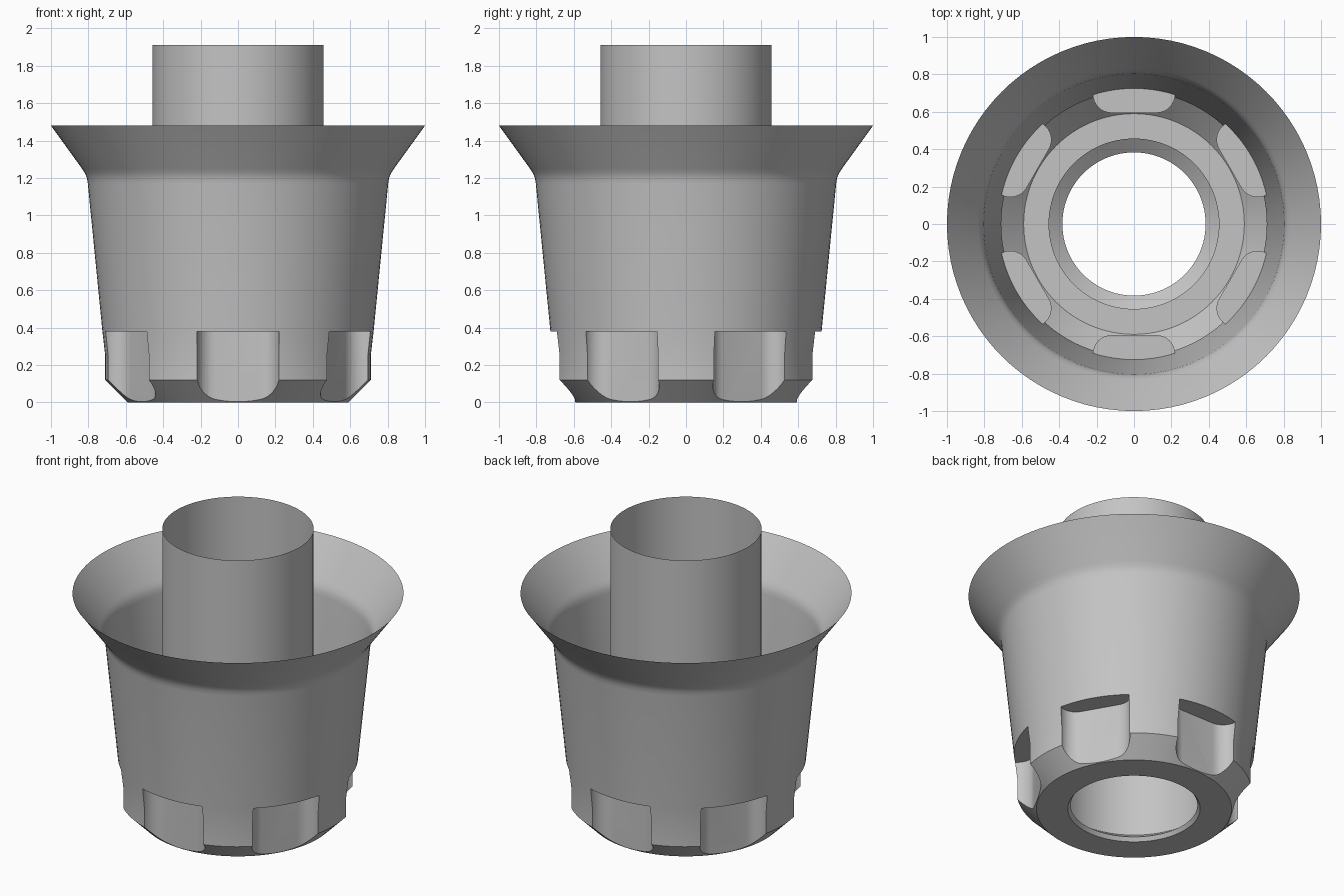
import bpy, bmesh, math

SEGMENTS = 96
POCKETS = 6

cube = bpy.data.objects.get("Cube")
if cube:
    bpy.data.objects.remove(cube, do_unlink=True)

grey = bpy.data.materials.new("plain_grey")
grey.use_nodes = True
GREY = (0.55, 0.55, 0.55, 1)
grey.diffuse_color = GREY
grey.node_tree.nodes["Principled BSDF"].inputs["Base Color"].default_value = GREY


def make_object(name, bm):
    mesh = bpy.data.meshes.new(name)
    bm.to_mesh(mesh)
    bm.free()
    obj = bpy.data.objects.new(name, mesh)
    bpy.context.collection.objects.link(obj)
    return obj


def lathe(name, profile, closed=False):
    """Revolve (radius, z) points around the z axis."""
    bm = bmesh.new()
    rings = []
    for r, z in profile:
        ring = []
        for i in range(SEGMENTS):
            a = 2 * math.pi * i / SEGMENTS
            ring.append(bm.verts.new((r * math.cos(a), r * math.sin(a), z)))
        rings.append(ring)
    pairs = list(zip(rings, rings[1:]))
    if closed:
        pairs.append((rings[-1], rings[0]))
    for low, high in pairs:
        for i in range(SEGMENTS):
            j = (i + 1) % SEGMENTS
            bm.faces.new((low[i], low[j], high[j], high[i]))
    if closed:
        bmesh.ops.recalc_face_normals(bm, faces=bm.faces)
    return make_object(name, bm)


def finish(obj):
    obj.data.materials.clear()
    obj.data.materials.append(grey)
    for face in obj.data.polygons:
        face.material_index = 0
    bpy.ops.object.select_all(action="DESELECT")
    obj.select_set(True)
    bpy.context.view_layer.objects.active = obj
    bpy.ops.object.shade_smooth_by_angle(angle=math.radians(30))


# Cup: floor, chamfer, tapered wall and flared rim, closed for cutting
HOLE, TOP = 0.40, 1.48
cup = lathe("flared_cup", [
    (HOLE, 0), (0.59, 0), (0.71, 0.12), (0.71, 0.25), (0.725, 0.38),
    (0.803, 1.17), (0.808, 1.20), (0.818, 1.225), (0.834, 1.25),
    (1.0, TOP), (HOLE, TOP)], closed=True)

# Pocket cutters: prisms with a flat back and rounded inner corners
HALF, BACK, FILLET = 0.22, 0.594, 0.10
half_outline = [(HALF, 0.9)]
for k in range(9):
    a = k * math.pi / 16
    half_outline.append((HALF - FILLET + FILLET * math.cos(a),
                         BACK + FILLET - FILLET * math.sin(a)))
outline = half_outline + [(-x, y) for x, y in reversed(half_outline)]

bm = bmesh.new()
for n in range(POCKETS):
    turn = 2 * math.pi * n / POCKETS
    c, s = math.cos(turn), math.sin(turn)
    base = bm.faces.new([bm.verts.new((x * c - y * s, x * s + y * c, -0.1))
                         for x, y in outline])
    grown = bmesh.ops.extrude_face_region(bm, geom=[base], use_keep_orig=True)
    for v in grown["geom"]:
        if isinstance(v, bmesh.types.BMVert):
            v.co.z = 0.38
bmesh.ops.recalc_face_normals(bm, faces=bm.faces)
cutter = make_object("pocket_cutter", bm)
cutter.hide_render = True

# Cut the pockets and bake the result
cut = cup.modifiers.new("pockets", "BOOLEAN")
cut.operation = "DIFFERENCE"
cut.solver = "EXACT"
cut.object = cutter
graph = bpy.context.evaluated_depsgraph_get()
carved = bpy.data.meshes.new_from_object(cup.evaluated_get(graph))
cup.modifiers.clear()
cup.data = carved
bpy.data.objects.remove(cutter, do_unlink=True)

# Remove the temporary lid and core so the cup is a thin open shell
bm = bmesh.new()
bm.from_mesh(carved)
temporary = []
for f in bm.faces:
    mid = f.calc_center_median()
    if mid.z > TOP - 0.001 or mid.xy.length < HOLE + 0.002:
        temporary.append(f)
bmesh.ops.delete(bm, geom=temporary, context="FACES")
bm.to_mesh(carved)
bm.free()
finish(cup)

# Central tube with a narrowed lip at the floor opening
tube = lathe("central_tube", [(HOLE, 0), (0.383, 0.025), (0.457, 0.08), (0.457, 1.91)])
finish(tube)
